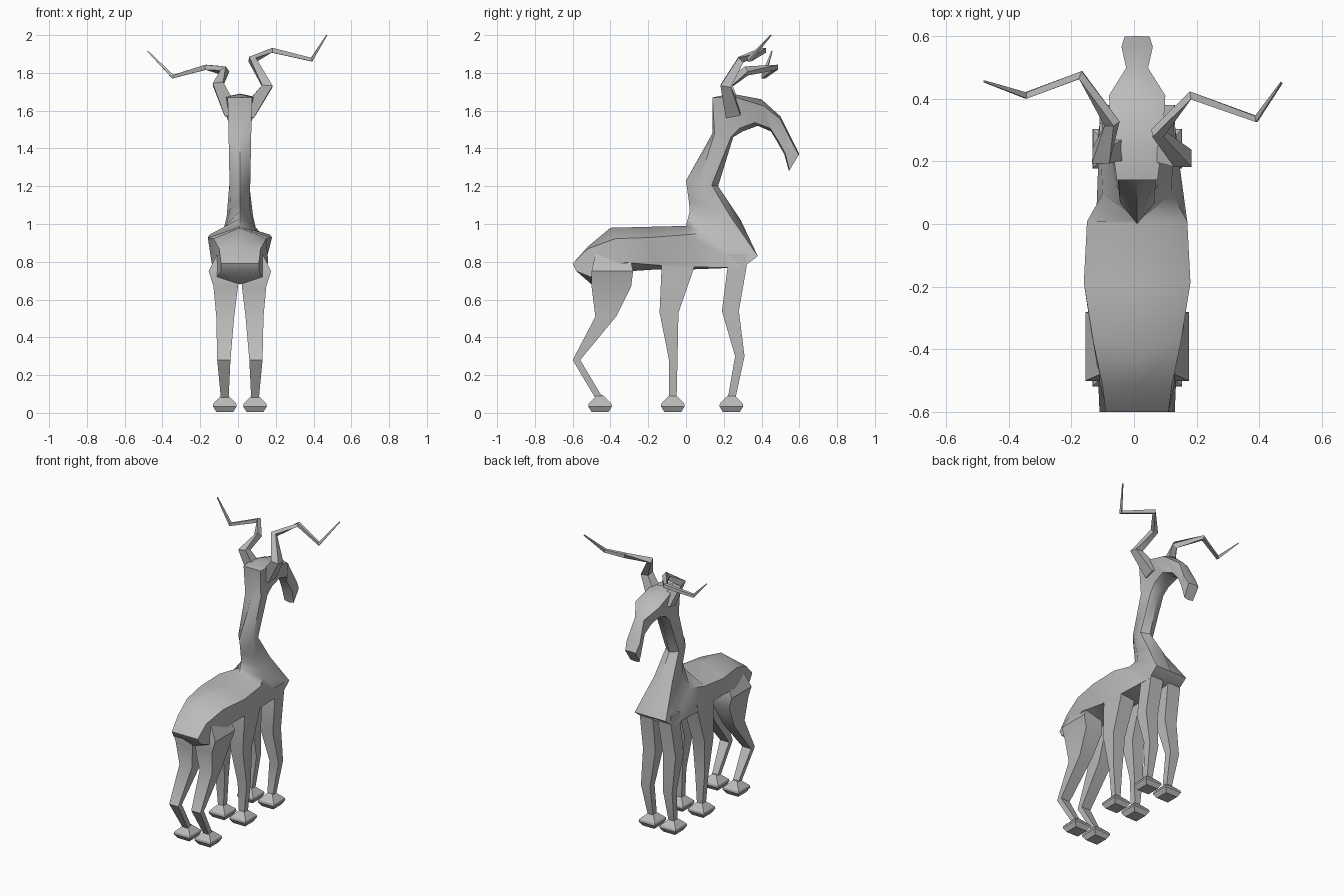
import bpy
import bmesh
from math import radians
from mathutils import Vector

AXIS = 0.01  # the body's plane of symmetry

default_cube = bpy.data.objects.get("Cube")
if default_cube:
    bpy.data.objects.remove(default_cube, do_unlink=True)

grey = bpy.data.materials.new("plain grey")
grey.use_nodes = True
grey.diffuse_color = (0.5, 0.5, 0.5, 1)
grey.node_tree.nodes["Principled BSDF"].inputs["Base Color"].default_value = grey.diffuse_color


def loft(name, rings, smooth_angle=40):
    """Skin a closed tube through rings that have equal point counts."""
    bm = bmesh.new()
    loops = [[bm.verts.new(point) for point in ring] for ring in rings]
    for lower, upper in zip(loops, loops[1:]):
        for i in range(len(lower)):
            j = (i + 1) % len(lower)
            bm.faces.new((lower[i], lower[j], upper[j], upper[i]))
    bm.faces.new(loops[0])
    bm.faces.new(loops[-1])
    bmesh.ops.recalc_face_normals(bm, faces=bm.faces)
    mesh = bpy.data.meshes.new(name)
    bm.to_mesh(mesh)
    bm.free()
    mesh.materials.append(grey)
    obj = bpy.data.objects.new(name, mesh)
    bpy.context.collection.objects.link(obj)
    bpy.ops.object.select_all(action="DESELECT")
    obj.select_set(True)
    bpy.context.view_layer.objects.active = obj
    bpy.ops.object.shade_smooth_by_angle(angle=radians(smooth_angle))
    return obj


def hexagon(top, bottom, upper_width, upper_at, lower_width, lower_at):
    """Six-sided section between a spine point and a belly point, each (y, z)."""
    spine = Vector((AXIS, *top))
    belly = Vector((AXIS, *bottom))
    upper = spine.lerp(belly, upper_at)
    lower = spine.lerp(belly, lower_at)
    wide = Vector((upper_width, 0, 0))
    narrow = Vector((lower_width, 0, 0))
    return [spine, upper + wide, lower + narrow, belly, lower - narrow, upper - wide]


def rectangle(side, z, back, front, inner, outer):
    """Level four-sided section of a limb on one side of the body."""
    a, b = AXIS + side * inner, AXIS + side * outer
    return [Vector(p) for p in ((a, back, z), (b, back, z), (b, front, z), (a, front, z))]


# Torso, from the rump to the chest and up to the base of the neck
torso = [
    ((-0.6, 0.79), (-0.58, 0.75), 0.1, 0, 0.1, 1),
    ((-0.52, 0.88), (-0.5, 0.68), 0.11, 0.05, 0.12, 0.8),
    ((-0.4, 0.98), (-0.3, 0.75), 0.14, 0.25, 0.15, 0.8),
    ((-0.2, 0.985), (-0.15, 0.76), 0.17, 0.25, 0.13, 0.9),
    ((0, 0.99), (0.04, 0.76), 0.16, 0.2, 0.13, 0.95),
    ((0.01, 1.03), (0.3, 0.77), 0.11, 0.3, 0.12, 1),
    ((0.02, 1.07), (0.38, 0.83), 0.07, 0.3, 0.12, 1),
    ((0.015, 1.12), (0.29, 1.02), 0.05, 0.3, 0.07, 0.8),
    ((0, 1.23), (0.17, 1.2), 0.055, 0.4, 0.05, 0.8),
]

# Neck and drooping head
neck_and_head = [
    ((0, 1.23), (0.17, 1.2), 0.055, 0.4, 0.05, 0.8),
    ((0.14, 1.48), (0.25, 1.46), 0.06, 0.1, 0.05, 0.9),
    ((0.14, 1.67), (0.3, 1.49), 0.065, 0, 0.055, 0.9),
    ((0.24, 1.69), (0.38, 1.52), 0.08, 0.1, 0.06, 0.9),
    ((0.4, 1.66), (0.45, 1.49), 0.09, 0.2, 0.05, 0.9),
    ((0.5, 1.57), (0.48, 1.44), 0.035, 0.1, 0.03, 0.9),
    ((0.57, 1.43), (0.52, 1.37), 0.05, 0.1, 0.04, 0.9),
    ((0.6, 1.37), (0.545, 1.28), 0.04, 0.05, 0.035, 0.95),
]
sections = torso + neck_and_head[1:]
loft("body_neck_and_head", [hexagon(*section) for section in sections])

# Three pairs of legs: height, back, front, inner and outer edge per section
legs = {
    "hind": [
        (0.84, -0.48, -0.3, 0.02, 0.12),
        (0.75, -0.5, -0.28, 0.02, 0.165),
        (0.67, -0.5, -0.29, 0.01, 0.14),
        (0.51, -0.48, -0.37, 0.03, 0.125),
        (0.28, -0.6, -0.56, 0.05, 0.12),
        (0.07, -0.475, -0.435, 0.06, 0.1),
    ],
    "middle": [
        (0.84, -0.13, 0.05, 0.02, 0.13),
        (0.76, -0.13, 0.04, 0.02, 0.13),
        (0.53, -0.14, -0.04, 0.03, 0.125),
        (0.28, -0.09, -0.045, 0.05, 0.12),
        (0.07, -0.09, -0.05, 0.06, 0.1),
    ],
    "front": [
        (0.84, 0.22, 0.32, 0.02, 0.12),
        (0.77, 0.22, 0.32, 0.02, 0.12),
        (0.54, 0.19, 0.28, 0.03, 0.125),
        (0.3, 0.26, 0.31, 0.05, 0.12),
        (0.07, 0.22, 0.26, 0.06, 0.1),
    ],
}


def foot(name, side, y):
    """Flared pyramid foot with a narrower sole."""
    x = 0.08
    profile = ((0.005, 0.045), (0.035, 0.063), (0.05, 0.06), (0.095, 0.015))
    rings = [rectangle(side, z, y - r, y + r, x - r, x + r) for z, r in profile]
    loft(name, rings, 30)


for pair, levels in legs.items():
    for side, label in ((1, "left"), (-1, "right")):
        loft(f"{pair}_{label}_leg", [rectangle(side, *level) for level in levels])
        ankle = levels[-1]
        foot(f"{pair}_{label}_foot", side, (ankle[1] + ankle[2]) / 2)


def antler(name, path, radii):
    """Crooked tapering branch with a four-sided section."""
    points = [Vector(p) for p in path]
    rings = []
    for i, point in enumerate(points):
        before = points[max(i - 1, 0)]
        after = points[min(i + 1, len(points) - 1)]
        along = (after - before).normalized()
        across = along.cross(Vector((0, 1, 0))).normalized()
        other = along.cross(across)
        rings.append([point + radii[i] * (across * a + other * b)
                      for a, b in ((1, 1), (-1, 1), (-1, -1), (1, -1))])
    loft(name, rings, 30)


# Antlers, deliberately different on the two sides
taper = (0.04, 0.028, 0.018, 0.013, 0.01, 0.003)
antler("right_antler", [
    (-0.035, 0.25, 1.59), (-0.105, 0.22, 1.74), (-0.07, 0.32, 1.81),
    (-0.17, 0.475, 1.83), (-0.345, 0.41, 1.78), (-0.478, 0.455, 1.915)], taper)
antler("left_antler", [
    (0.055, 0.25, 1.59), (0.155, 0.21, 1.73), (0.075, 0.29, 1.87),
    (0.18, 0.41, 1.92), (0.39, 0.335, 1.87), (0.47, 0.45, 2)], taper)
